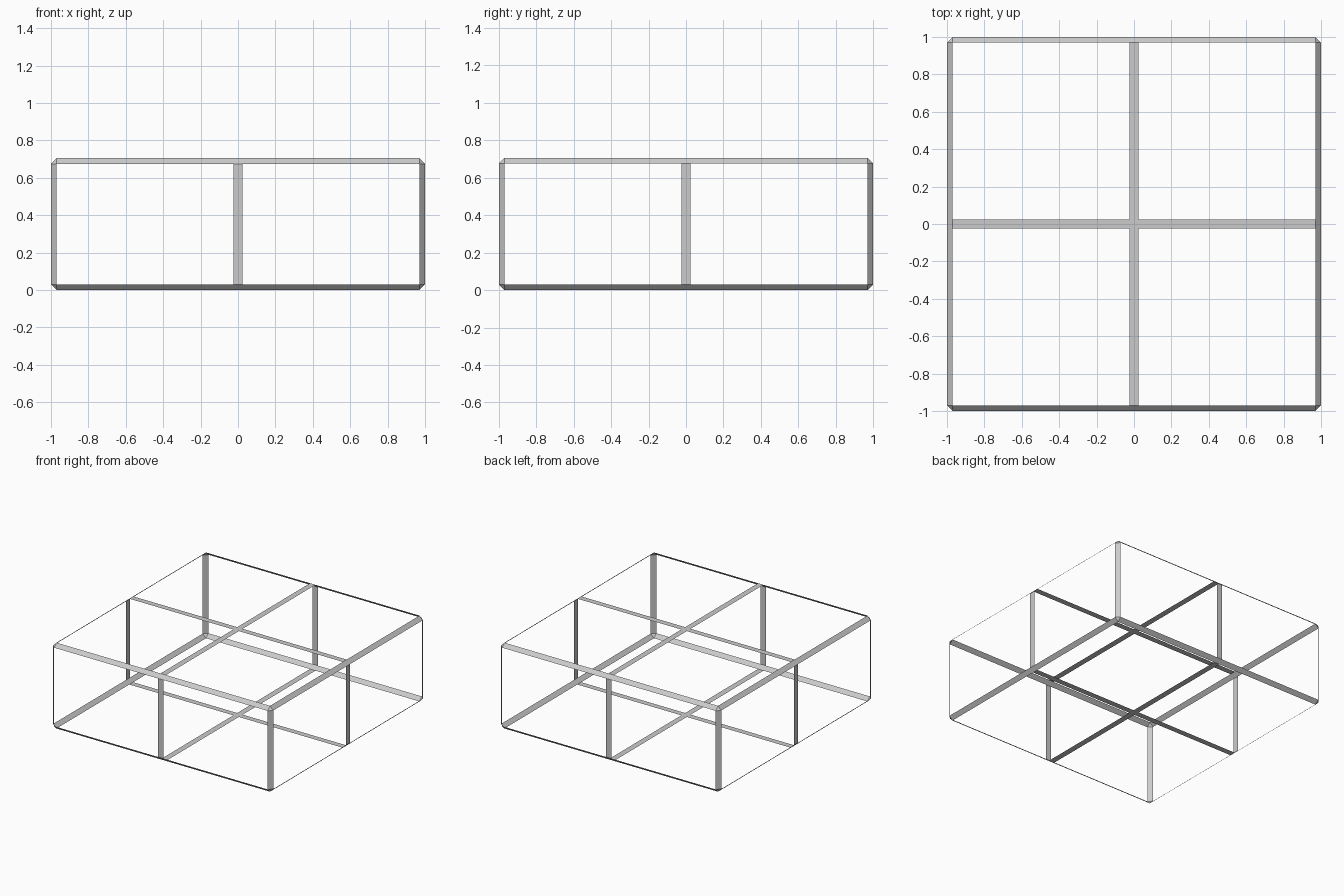
import bpy, bmesh

if "Cube" in bpy.data.objects:
    bpy.data.objects.remove(bpy.data.objects["Cube"])

H = 0.705      # overall height
C = 0.03       # chamfer width
W = 0.025      # half width of the flat straps


def finish(bm, name):
    me = bpy.data.meshes.new(name)
    bm.to_mesh(me)
    bm.free()
    ob = bpy.data.objects.new(name, me)
    bpy.context.collection.objects.link(ob)
    return ob


# chamfered edge frame: bevel a box, keep only the bevel strips and corner triangles
bm = bmesh.new()
bmesh.ops.create_cube(bm, size=2)
for v in bm.verts:
    v.co.z = H if v.co.z > 0 else 0
bmesh.ops.bevel(bm, geom=bm.edges[:], offset=C, offset_type='OFFSET',
                segments=1, affect='EDGES', profile=0.5)
bm.normal_update()
panels = [f for f in bm.faces if max(abs(c) for c in f.normal) > 0.99]
bmesh.ops.delete(bm, geom=panels, context='FACES')
finish(bm, "edge_frame")


def strap_object(name, quads):
    bm = bmesh.new()
    for q in quads:
        bm.faces.new([bm.verts.new(p) for p in q])
    return finish(bm, name)


def flat(x0, x1, y0, y1, z, up):
    q = [(x0, y0, z), (x1, y0, z), (x1, y1, z), (x0, y1, z)]
    return q if up else q[::-1]


# crossing straps on the top and bottom
L = 1 - C
for name, z, up in (("top_cross", H, True), ("bottom_cross", 0, False)):
    strap_object(name, [flat(-L, L, -W, W, z, up),
                        flat(-W, W, -L, -W, z, up),
                        flat(-W, W, W, L, z, up)])

# upright strap in the middle of each side
upright = [(-W, -1), (W, -1)]
for name in ("front_upright", "right_upright", "back_upright", "left_upright"):
    (ax, ay), (bx, by) = upright
    strap_object(name, [[(ax, ay, C), (bx, by, C), (bx, by, H - C), (ax, ay, H - C)]])
    upright = [(-y, x) for x, y in upright]
